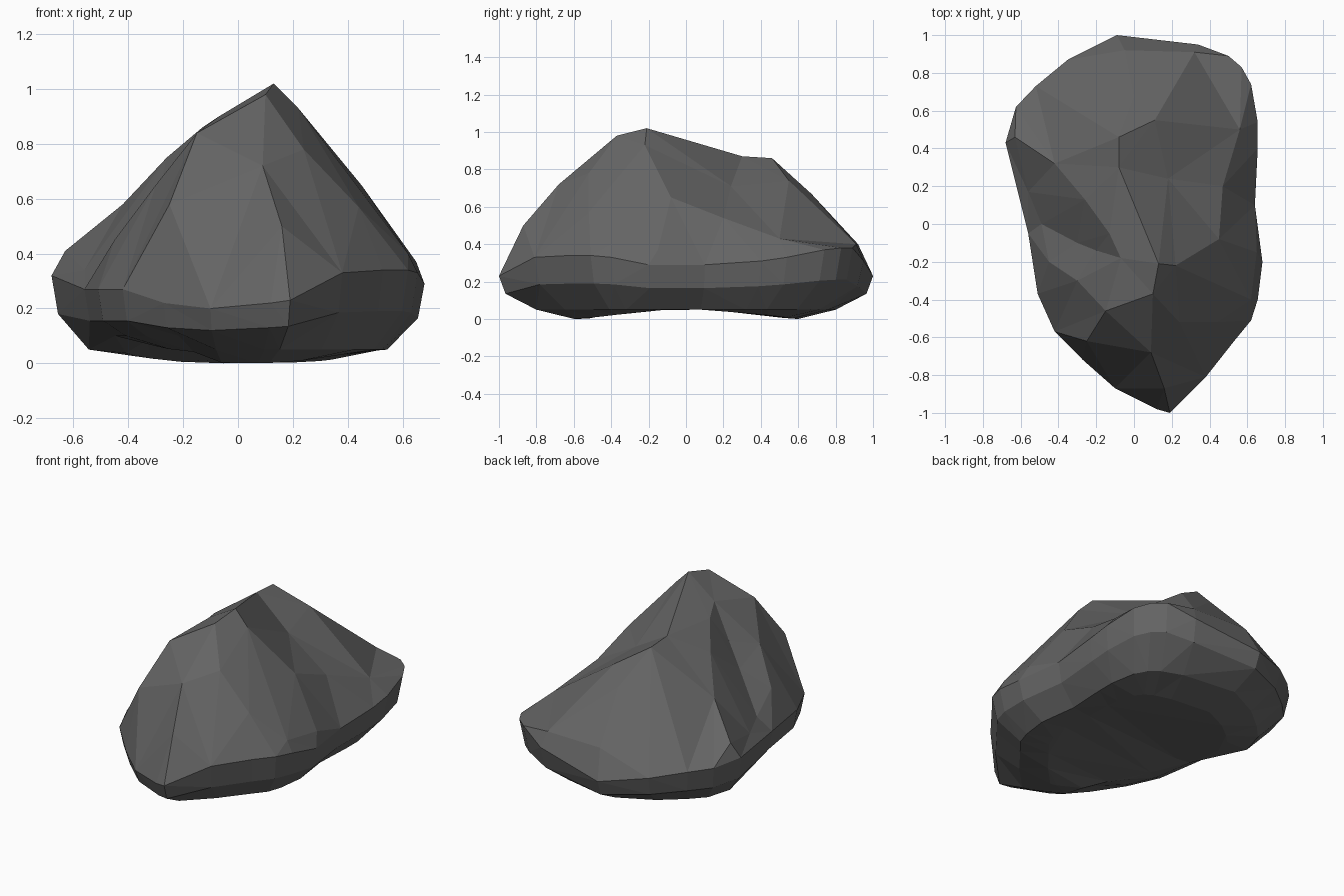
import bpy, bmesh
from mathutils import Vector
from mathutils.geometry import delaunay_2d_cdt

if "Cube" in bpy.data.objects:
    bpy.data.objects.remove(bpy.data.objects["Cube"])

# Widest outline of the rock, counter-clockwise seen from above
RIM = [(-.09, 1, .23), (-.35, .87, .27), (-.52, .73, .3), (-.625, .62, .31), (-.68, .43, .32),
       (-.56, -.05, .27), (-.51, -.37, .27), (-.42, -.57, .27), (-.27, -.72, .22),
       (-.1, -.87, .2), (.12, -.98, .22), (.19, -1, .23), (.38, -.81, .33), (.53, -.62, .34),
       (.62, -.51, .34), (.655, -.4, .33), (.68, -.2, .29), (.64, .1, .29), (.655, .4, .31),
       (.655, .54, .33), (.62, .74, .37), (.57, .83, .38), (.5, .89, .38), (.34, .95, .31)]

# Summit ridge, running front to back
RIDGE = [(.16, -.87, .5), (.09, -.68, .72), (.1, -.37, .98), (.13, -.21, 1.02),
         (-.08, .3, .87), (-.08, .46, .86), (0, .67, .67), (-.05, .92, .4)]
# Plateau edge and the valley beside it on the left
PLATEAU = [(-.56, .17, .34), (-.42, .32, .58), (-.26, .13, .75), (-.13, -.05, .86), (-.07, -.18, .9)]
VALLEY = [(-.49, 0, .36), (-.3, -.1, .57), (-.2, -.14, .7)]
# Front left lobe, right flank and shoulder just above the rim
LOBE = [(-.15, -.46, .84), (-.3, -.3, .65), (-.25, -.62, .58), (-.45, -.2, .45)]
FLANK = [(.22, -.22, .93), (.45, -.08, .65), (.18, .24, .71), (.11, .55, .74), (.47, .2, .54),
         (.56, .5, .43), (.24, -.52, .78), (.44, -.52, .57)]
SHOULDER = [(.62, -.4, .4), (.65, -.15, .37), (.32, .91, .4), (-.63, .46, .41)]

bm = bmesh.new()
rim = [bm.verts.new(p) for p in RIM]
n = len(rim)

# Upper surface: triangulate the points in plan, keeping ridge and valley lines
pts, edges = list(RIM), []
for line in (RIDGE, PLATEAU, VALLEY):
    s = len(pts)
    pts += line
    edges += [(i, i + 1) for i in range(s, s + len(line) - 1)]
pts += LOBE + FLANK + SHOULDER
verts = rim + [bm.verts.new(p) for p in pts[n:]]
out = delaunay_2d_cdt([Vector(p[:2]) for p in pts], edges, [list(range(n))], 1, 1e-5)
for f in out[2]:
    bm.faces.new([verts[out[3][i][0]] for i in f])

# Underside: rings drawn inwards from the rim, resting on two low feet
def ring(scale, height):
    return [bm.verts.new((x * scale, y * scale, height(x * scale, y * scale, z))) for x, y, z in RIM]

def lift(x, y):
    """The front left underside is raised a little."""
    return .05 if x < -.1 and y < .1 else 0

rings = [rim,
         ring(.965, lambda x, y, z: .5 * z + .02),
         ring(.80, lambda x, y, z: .05 + lift(x, y)),
         ring(.60, lambda x, y, z: .045 - .045 * min(1, abs(y) / .55) + .08 * x * x + .6 * lift(x, y))]
for a, b in zip(rings, rings[1:]):
    for i in range(n):
        j = (i + 1) % n
        bm.faces.new((a[i], b[i], b[j], a[j]))
bm.faces.new(rings[-1])
bmesh.ops.triangulate(bm, faces=[f for f in bm.faces if len(f.verts) > 3])
bmesh.ops.recalc_face_normals(bm, faces=bm.faces)

me = bpy.data.meshes.new("rock")
bm.to_mesh(me)
bm.free()
rock = bpy.data.objects.new("rock", me)
bpy.context.collection.objects.link(rock)

# Dark grey stone
stone = bpy.data.materials.new("dark grey stone")
stone.diffuse_color = (.13, .13, .13, 1)
stone.use_nodes = True
stone.node_tree.nodes["Principled BSDF"].inputs["Base Color"].default_value = stone.diffuse_color
me.materials.append(stone)
